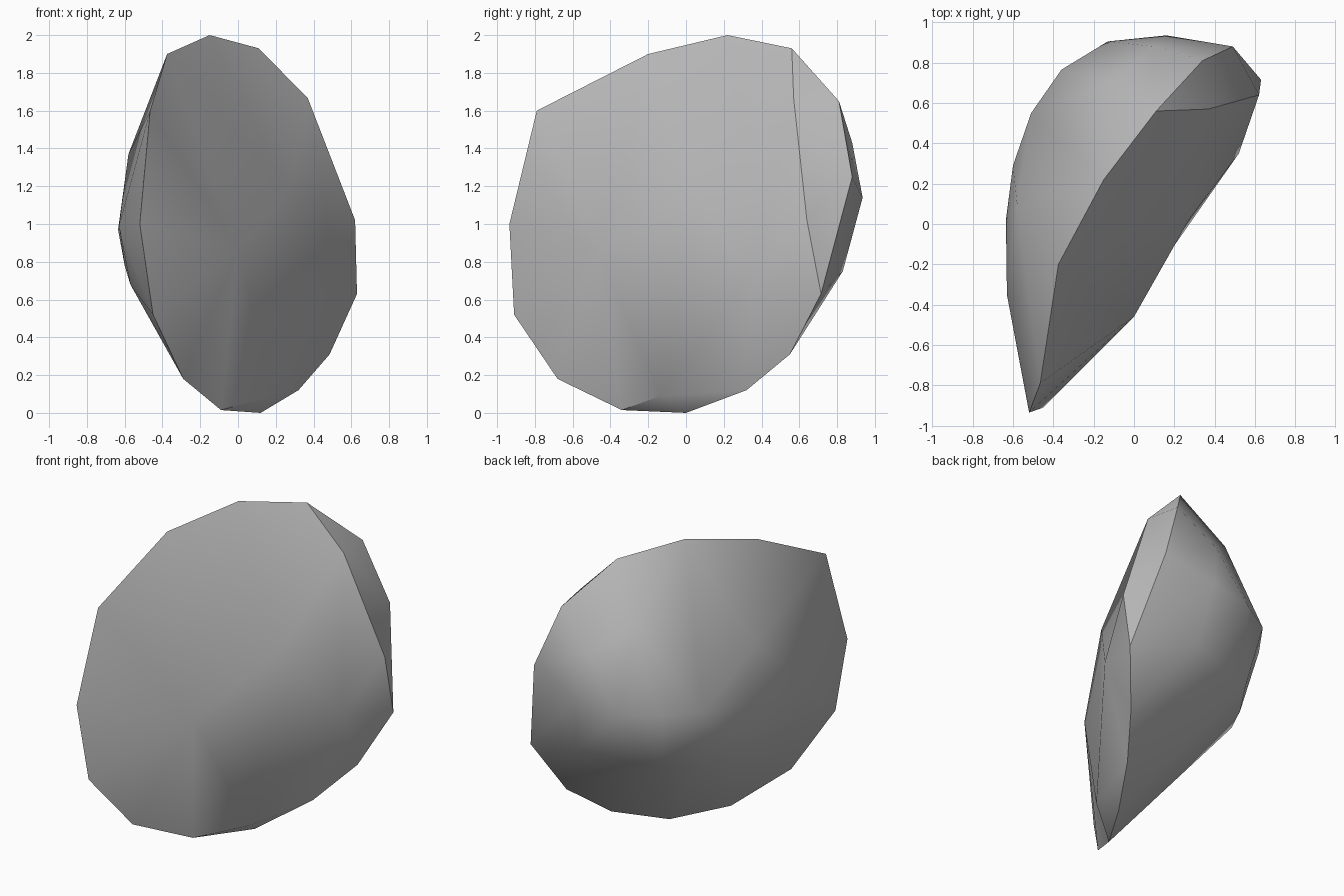
import bpy, bmesh, math
from mathutils import Vector

if "Cube" in bpy.data.objects:
    bpy.data.objects.remove(bpy.data.objects["Cube"])

# sharp rim around the broad front face, from the front corner over the top
rim = dict(
    J=(-.52, -.935, 1.0), A=(-.465, -.79, 1.6), B=(-.375, -.20, 1.90), C=(-.15, .22, 2.0),
    D=(.11, .56, 1.93), E=(.34, .81, 1.65), I=(.49, .88, 1.25), H=(.63, .715, .63),
    S=(.485, .55, .31), T=(.32, .32, .12), U=(.12, 0, 0), V=(-.09, -.34, .015),
    W=(-.29, -.68, .18), X=(-.45, -.91, .52))
# front bulges (P, O, Q, R) and inner edge of the narrow chipped side (F, G)
front = dict(
    P=(0, -.46, .86), O=(.275, .025, 1.18), Q=(.18, -.135, .09), R=(.52, .35, .72),
    F=(.37, .57, 1.665), G=(.62, .64, 1.02))
front_faces = ("JAP ABP BOP BCO CDO DFO FRO FGR GHR HSR STR TQR OQP ORQ "
               "QTU QUV PQV PVW PWX PXJ DEF EIF FIG GIH").split()
# ridge round the curved back
ridge = [(.16, .935, 1.14), (-.13, .905, 1.10), (-.36, .765, 1.10), (-.51, .55, 1.08),
         (-.60, .29, 1.04), (-.635, .02, .97), (-.63, -.35, .99)]
# back slopes above and below the ridge
slopes = [(.10, .88, 1.43), (-.12, .70, 1.6), (-.58, .10, 1.37), (.20, .83, .75),
          (-.29, .69, .71), (-.43, .47, .68), (-.54, .26, .70), (-.60, 0, .78),
          (-.57, -.32, .68)]

# curved back wrapped around the rim, ridge and slopes
bm = bmesh.new()
key = {k: bm.verts.new(p) for k, p in rim.items()}
rim_verts = set(key.values())
for p in ridge + slopes:
    bm.verts.new(p)
res = bmesh.ops.convex_hull(bm, input=bm.verts[:])
inner = {v for v in res["geom_interior"] + res["geom_unused"] if isinstance(v, bmesh.types.BMVert)}
bmesh.ops.delete(bm, geom=list(inner - rim_verts), context='VERTS')

# open the front, then fill it with the faceted front face
bm.normal_update()
outward = Vector((.82, -.57, 0))
cap = [f for f in bm.faces if rim_verts.issuperset(f.verts) and f.normal.dot(outward) > 0]
bmesh.ops.delete(bm, geom=cap, context='FACES')
key.update({k: bm.verts.new(p) for k, p in front.items()})
for f in front_faces:
    bm.faces.new([key[c] for c in f])
bmesh.ops.holes_fill(bm, edges=[e for e in bm.edges if e.is_boundary], sides=0)
bmesh.ops.recalc_face_normals(bm, faces=bm.faces[:])
mesh = bpy.data.meshes.new("rock_shard")
bm.to_mesh(mesh)
bm.free()
rock = bpy.data.objects.new("rock_shard", mesh)
bpy.context.collection.objects.link(rock)

# grey stone
stone = bpy.data.materials.new("grey_stone")
stone.diffuse_color = (.5, .5, .5, 1)
stone.use_nodes = True
stone.node_tree.nodes["Principled BSDF"].inputs["Base Color"].default_value = stone.diffuse_color
mesh.materials.append(stone)

# smooth faces, sharp rim
bpy.context.view_layer.objects.active = rock
rock.select_set(True)
bpy.ops.object.shade_smooth_by_angle(angle=math.radians(38))
